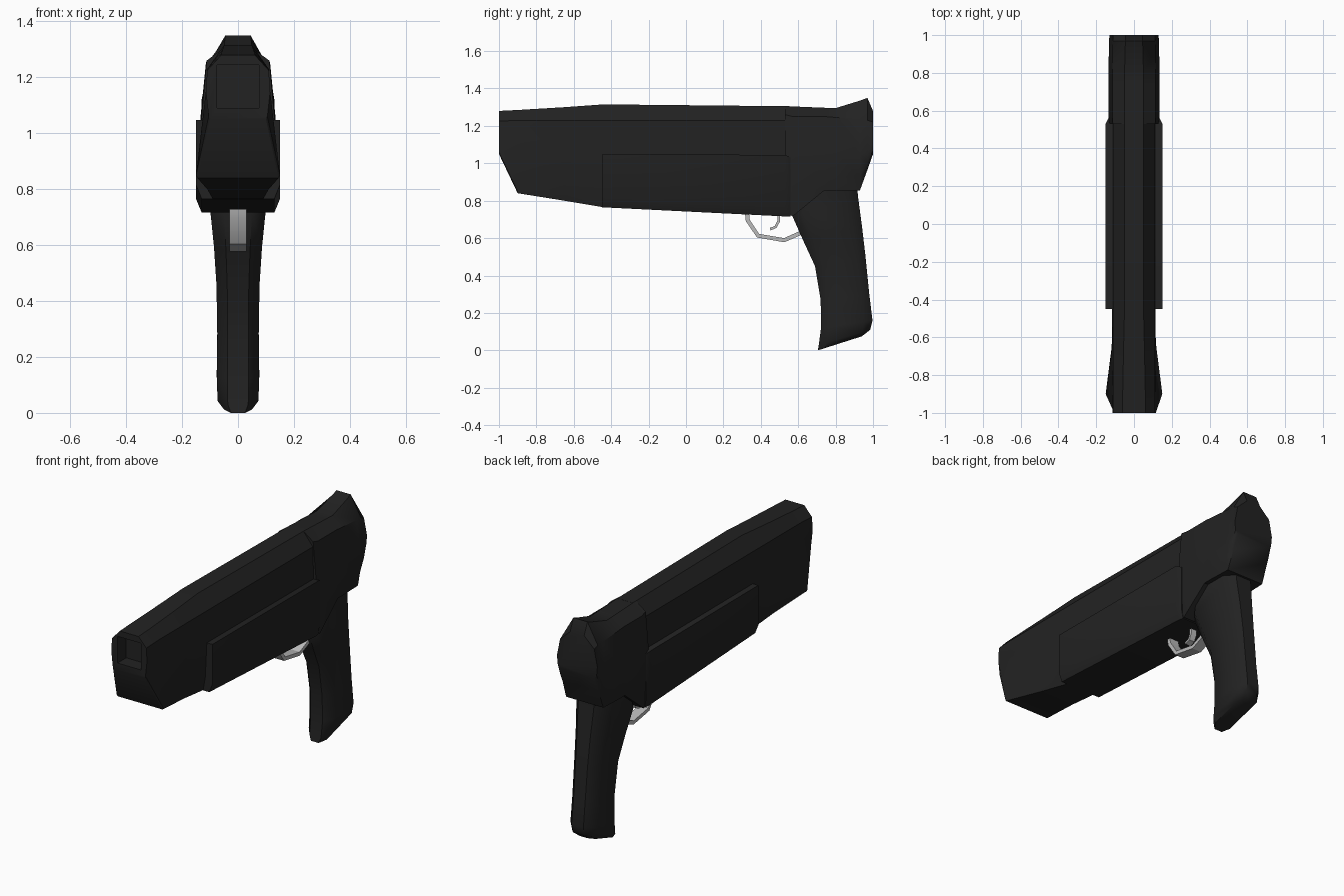
import bpy, bmesh, math

if "Cube" in bpy.data.objects:
    bpy.data.objects.remove(bpy.data.objects["Cube"])

def material(name, rgb):
    m = bpy.data.materials.new(name)
    m.diffuse_color = (*rgb, 1)
    m.use_nodes = True
    m.node_tree.nodes["Principled BSDF"].inputs["Base Color"].default_value = m.diffuse_color
    return m

BLACK = material("matte black", (0.016, 0.016, 0.016))
SILVER = material("silver metal", (0.5, 0.5, 0.5))

def loft(name, rings, mat, angle=32):
    """Skin closed rings of equal length and cap both ends."""
    bm = bmesh.new()
    rows = [[bm.verts.new(p) for p in r] for r in rings]
    n = len(rows[0])
    for a, b in zip(rows, rows[1:]):
        for i in range(n):
            j = (i + 1) % n
            bm.faces.new((a[i], a[j], b[j], b[i]))
    bm.faces.new(rows[0])
    bm.faces.new(rows[-1])
    bmesh.ops.recalc_face_normals(bm, faces=bm.faces)
    me = bpy.data.meshes.new(name)
    bm.to_mesh(me)
    bm.free()
    ob = bpy.data.objects.new(name, me)
    bpy.context.collection.objects.link(ob)
    me.materials.append(mat)
    bpy.ops.object.select_all(action='DESELECT')
    ob.select_set(True)
    bpy.context.view_layer.objects.active = ob
    bpy.ops.object.shade_smooth_by_angle(angle=math.radians(angle))
    return ob

def section(y, half):
    """Symmetric cross-section from right-hand (x, z) points, top to bottom."""
    return [(x, y, z) for x, z in half] + [(-x, y, z) for x, z in reversed(half)]

# Main barrel housing, flaring out under the muzzle
housing = loft("barrel_housing", [
    section(-1.00, [(.06, 1.28), (.11, 1.225), (.115, 1.15), (.105, 1.06), (.10, 1.05)]),
    section(-0.90, [(.06, 1.285), (.11, 1.23), (.115, 1.15), (.15, .85), (.145, .84)]),
    section(-0.65, [(.055, 1.30), (.11, 1.23), (.115, 1.10), (.118, .86), (.11, .80)]),
    section(-0.44, [(.05, 1.315), (.11, 1.23), (.115, 1.05), (.105, .85), (.09, .765)]),
    section(0.56, [(.05, 1.305), (.11, 1.23), (.115, 1.05), (.115, .85), (.10, .725)]),
], BLACK)

# Square muzzle recess
bpy.ops.mesh.primitive_cube_add(size=1, location=(0, -1, 1.167))
cutter = bpy.context.object
cutter.name = "muzzle_cutter"
cutter.scale = (.15, .16, .155)
cutter.hide_render = True
cutter.hide_set(True)
cutter.data.materials.append(BLACK)
cut = housing.modifiers.new("muzzle_recess", 'BOOLEAN')
cut.object = cutter
cut.solver = 'EXACT'

# Wide lower side slab
loft("side_slab", [
    section(-0.45, [(.15, 1.048), (.15, .815), (.13, .765)]),
    section(0.53, [(.15, 1.045), (.15, .765), (.13, .716)]),
    section(0.56, [(.135, 1.03), (.135, .765), (.125, .716)]),
], BLACK)

# Rear block with raised sight hump
loft("rear_block", [
    section(0.53, [(.05, 1.305), (.112, 1.26), (.13, 1.06), (.132, .90), (.12, .74)]),
    section(0.57, [(.05, 1.304), (.115, 1.25), (.134, 1.05), (.135, .88), (.128, .716)]),
    section(0.74, [(.05, 1.297), (.115, 1.25), (.135, 1.05), (.135, .93), (.125, .855)]),
    section(0.80, [(.05, 1.295), (.115, 1.245), (.135, 1.05), (.135, .93), (.125, .855)]),
    section(0.93, [(.047, 1.335), (.113, 1.235), (.133, 1.05), (.132, .93), (.12, .855)]),
    section(0.97, [(.045, 1.35), (.112, 1.23), (.132, 1.05), (.13, 1.0), (.115, .965)]),
    section(1.00, [(.045, 1.28), (.11, 1.22), (.13, 1.12), (.125, 1.07), (.11, 1.05)]),
], BLACK)

# Grip: slanted octagonal rings between front and back edges
def grip_ring(fy, fz, by, bz, w):
    half = [(0, .5), (.16, 1), (.84, 1), (1, .5)]
    side = [(w * k, fy + (by - fy) * t, fz + (bz - fz) * t) for t, k in half]
    return side + [(-x, y, z) for x, y, z in reversed(side)]

loft("grip", [grip_ring(*r) for r in [
    (.60, .82, .91, .92, .10),
    (.57, .715, .92, .82, .10),
    (.63, .58, .94, .67, .086),
    (.69, .45, .96, .50, .077),
    (.72, .27, .98, .30, .074),
    (.722, .12, .997, .16, .076),
    (.71, .03, .985, .11, .073),
    (.705, 0, .94, .075, .05),
]], BLACK, 45)

# Trigger guard and trigger: flat bars swept along side-view paths
def strip(name, path, half_width, thick):
    rings = []
    for i, (y, z) in enumerate(path):
        a, b = path[max(i - 1, 0)], path[min(i + 1, len(path) - 1)]
        d = math.hypot(b[0] - a[0], b[1] - a[1])
        ny, nz = -(b[1] - a[1]) / d * thick / 2, (b[0] - a[0]) / d * thick / 2
        rings.append([(s * half_width, y + k * ny, z + k * nz)
                      for s, k in ((1, 1), (1, -1), (-1, -1), (-1, 1))])
    loft(name, rings, SILVER)

strip("trigger_guard", [(.325, .75), (.33, .695), (.385, .613), (.525, .589), (.63, .635)], .03, .022)
strip("trigger", [(.495, .74), (.495, .69), (.48, .66), (.45, .648)], .018, .014)
